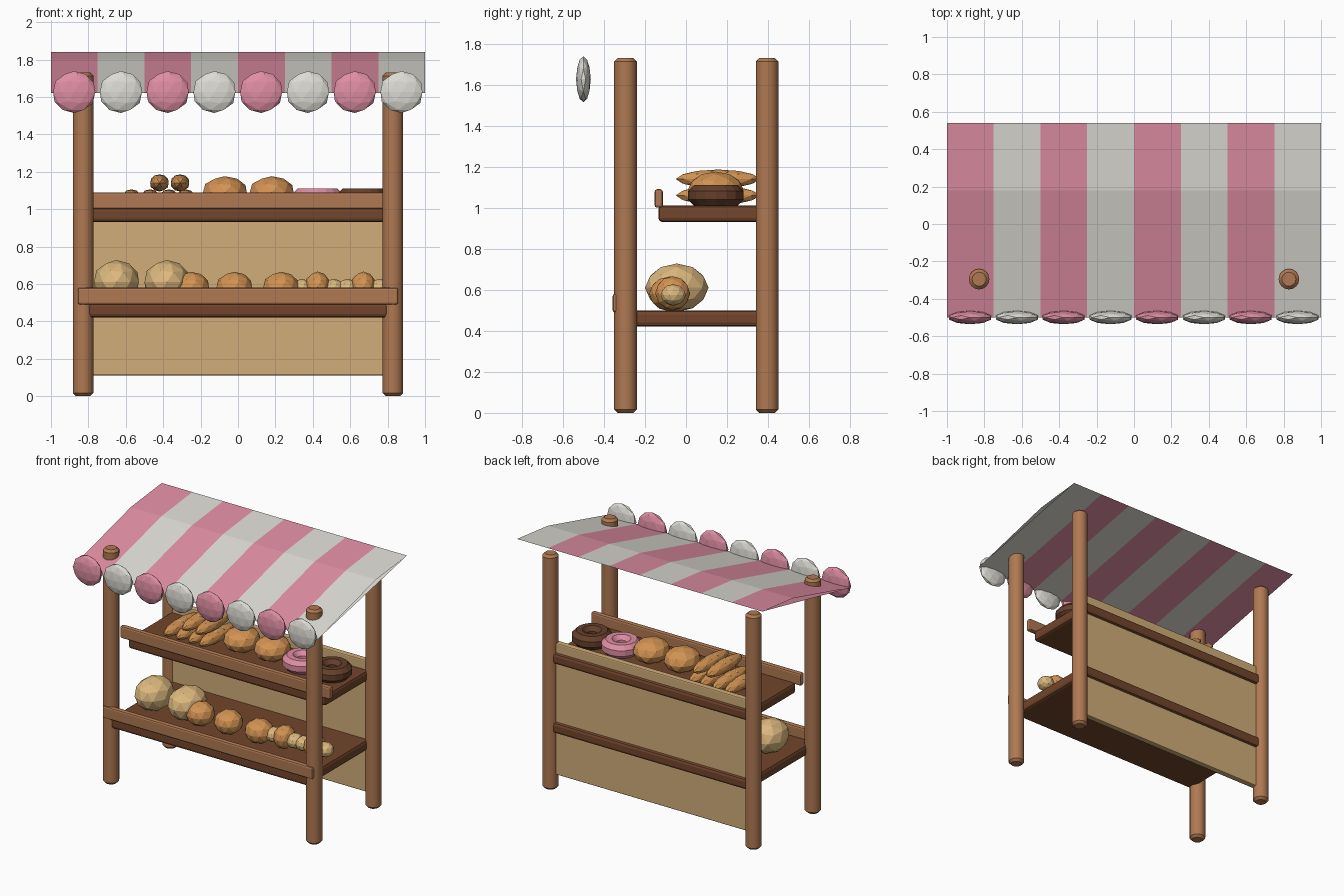
import bpy
import bmesh
import math
from mathutils import Matrix, Vector

cube = bpy.data.objects.get("Cube")
if cube:
    bpy.data.objects.remove(cube, do_unlink=True)


def material(name, r, g, b):
    mat = bpy.data.materials.new(name)
    mat.use_nodes = True
    mat.diffuse_color = (r, g, b, 1)
    mat.node_tree.nodes["Principled BSDF"].inputs["Base Color"].default_value = (r, g, b, 1)
    return mat


PINK = material("pink", 0.74, 0.27, 0.37)
WHITE = material("off white", 0.72, 0.71, 0.66)
WOOD = material("warm wood", 0.43, 0.19, 0.085)
DARK = material("dark wood", 0.17, 0.06, 0.025)
PANEL = material("pale wood", 0.64, 0.42, 0.19)
CRUST = material("golden crust", 0.65, 0.29, 0.085)
DOUGH = material("pale dough", 0.72, 0.48, 0.21)
CHOCOLATE = material("chocolate", 0.13, 0.05, 0.024)


def add_object(name, bm, *mats):
    mesh = bpy.data.meshes.new(name)
    bm.to_mesh(mesh)
    bm.free()
    for mat in mats:
        mesh.materials.append(mat)
    obj = bpy.data.objects.new(name, mesh)
    bpy.context.collection.objects.link(obj)
    return obj


def bevel(obj, width, segments):
    mod = obj.modifiers.new("rounded edges", "BEVEL")
    mod.width = width
    mod.segments = segments
    mod.limit_method = "ANGLE"
    mod.angle_limit = math.radians(50)


def smooth(obj):
    bpy.ops.object.select_all(action="DESELECT")
    obj.select_set(True)
    bpy.context.view_layer.objects.active = obj
    bpy.ops.object.shade_smooth_by_angle(angle=math.radians(35))


def box(name, mat, xs, ys, zs, width):
    bm = bmesh.new()
    bmesh.ops.create_cube(bm, size=1)
    for v in bm.verts:
        for i, (low, high) in enumerate((xs, ys, zs)):
            v.co[i] = low if v.co[i] < 0 else high
    obj = add_object(name, bm, mat)
    bevel(obj, width, 2)
    return obj


def ball(name, mat, centre, radii, turn=0):
    bm = bmesh.new()
    bmesh.ops.create_icosphere(bm, subdivisions=2, radius=1)
    bmesh.ops.transform(bm, verts=bm.verts, matrix=Matrix.LocRotScale(
        Vector(centre), Matrix.Rotation(turn, 3, "Z"), Vector(radii)))
    return add_object(name, bm, mat)


# Posts
for side, x in (("left", 0.828), ("right", -0.828)):
    for end, y in (("front", -0.295), ("back", 0.395)):
        bm = bmesh.new()
        bmesh.ops.create_cone(bm, cap_ends=True, segments=16, radius1=0.055,
                              radius2=0.055, depth=1.73)
        bmesh.ops.translate(bm, verts=bm.verts, vec=(x, y, 0.865))
        post = add_object(f"{end}_{side}_post", bm, WOOD)
        bevel(post, 0.017, 1)
        smooth(post)

# Shelves with front rails, and the back panel
for name, front, z in (("lower", -0.34, 0.42), ("upper", -0.135, 0.93)):
    box(f"{name}_shelf", DARK, (-0.805, 0.805), (front, 0.425), (z, z + 0.08), 0.02)
    box(f"{name}_rail", WOOD, (-0.857, 0.857), (front - 0.018, front + 0.022),
        (z + 0.07, z + 0.16), 0.012)
box("back_panel", PANEL, (-0.8, 0.8), (0.36, 0.405), (0.11, 1.08), 0.008)

# Striped canopy: folded top sheet over a straight lining
bm = bmesh.new()
for profile in (((-0.5, 1.62), (0.18, 1.80), (0.54, 1.84)), ((-0.5, 1.62), (0.54, 1.84))):
    for i in range(8):
        x = -1 + i * 0.25
        for (y1, z1), (y2, z2) in zip(profile, profile[1:]):
            corners = ((x, y1, z1), (x + 0.25, y1, z1), (x + 0.25, y2, z2), (x, y2, z2))
            verts = [bm.verts.new(c) for c in corners]
            if len(profile) == 2:
                verts.reverse()
            bm.faces.new(verts).material_index = i % 2
bmesh.ops.remove_doubles(bm, verts=bm.verts, dist=0.0001)
add_object("canopy", bm, PINK, WHITE)

# Scallops along the canopy front
for i in range(8):
    ball(f"scallop_{i + 1}", (PINK, WHITE)[i % 2], (-0.876 + i * 0.25, -0.5, 1.626),
         (0.118, 0.036, 0.112))

# Lower shelf: large loaves, buns and rolls with pale ends
for i, x in enumerate((-0.65, -0.38)):
    ball(f"large_loaf_{i + 1}", DOUGH, (x, -0.045, 0.61), (0.126, 0.155, 0.118))
for i, x in enumerate((-0.25, -0.02, 0.23)):
    ball(f"small_bun_{i + 1}", CRUST, (x, -0.08, 0.58), (0.1, 0.1, 0.085))
for i, x in enumerate((0.425, 0.67)):
    ball(f"roll_{i + 1}", CRUST, (x, -0.065, 0.583), (0.07, 0.085, 0.083))
    for end in (-1, 1):
        ball(f"roll_end_{i + 1}", DOUGH, (x + end * 0.085, -0.062, 0.575),
             (0.06, 0.062, 0.052))

# Upper shelf: round buns and ring cakes
for i, x in enumerate((-0.07, 0.18)):
    ball(f"round_bun_{i + 1}", CRUST, (x, 0.145, 1.09), (0.123, 0.135, 0.086))


def ring_cake(name, mat, x, around=16, tube=8):
    bm = bmesh.new()
    rings = []
    for i in range(around):
        a = math.tau * i / around
        ring = []
        for j in range(tube):
            b = math.tau * (j + 0.5) / tube
            r = 0.086 + 0.054 * math.cos(b)
            ring.append(bm.verts.new((x + r * math.cos(a), 0.145 + r * math.sin(a),
                                      1.06 + 0.054 * math.sin(b))))
        rings.append(ring)
    for i in range(around):
        p, q = rings[i], rings[(i + 1) % around]
        for j in range(tube):
            k = (j + 1) % tube
            bm.faces.new((p[j], q[j], q[k], p[k]))
    add_object(name, bm, mat)


ring_cake("pink_ring_cake", PINK, 0.425)
ring_cake("chocolate_ring_cake", CHOCOLATE, 0.665)

# Stacked long loaves with pale slashes
stack = [(x, 1.06) for x in (-0.57, -0.47, -0.37, -0.28)] + [(-0.42, 1.14), (-0.31, 1.14)]
for i, (x, z) in enumerate(stack):
    ball(f"long_loaf_{i + 1}", CRUST, (x, 0.155, z), (0.052, 0.205, 0.046))
    for y in (0.05, 0.12, 0.19, 0.26):
        drop = 0.25 * (y - 0.155) ** 2 / 0.05
        ball(f"slash_{i + 1}", DOUGH, (x, y, z + 0.04 - drop), (0.036, 0.012, 0.01), 0.4)
